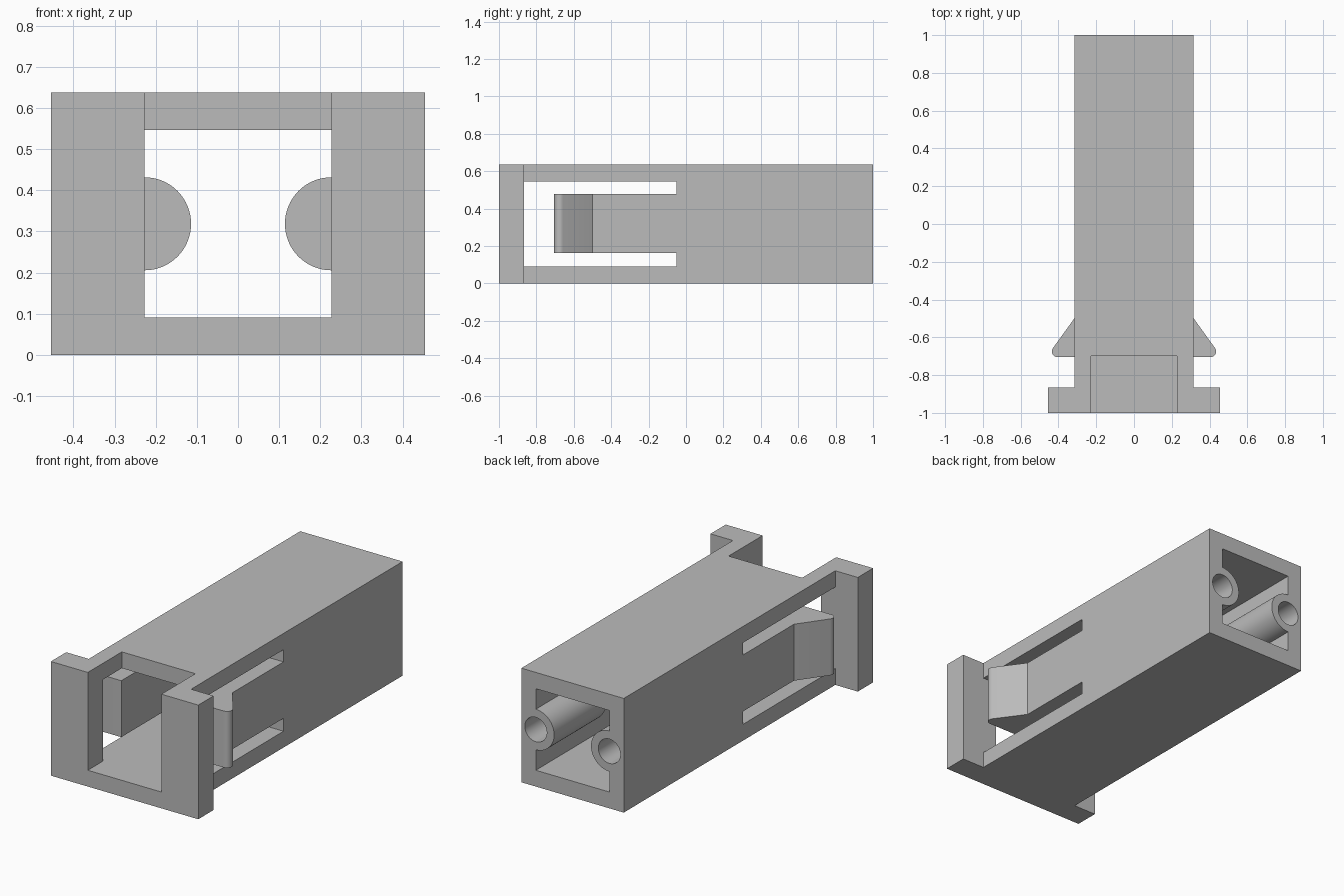
import bpy
import bmesh
from math import sin, cos, pi, radians
from mathutils import Vector

if "Cube" in bpy.data.objects:
    bpy.data.objects.remove(bpy.data.objects["Cube"])

LENGTH, HEIGHT, WALL = 1.0, 0.637, 0.091
OUT_X, IN_X, FLANGE_X = 0.316, 0.227, 0.455
MID_Z = HEIGHT / 2

grey = bpy.data.materials.new("plain grey")
grey.use_nodes = True
color = (0.5, 0.5, 0.5, 1)
grey.diffuse_color = color
grey.node_tree.nodes["Principled BSDF"].inputs["Base Color"].default_value = color


def prism(name, outline, direction):
    """Extrude a closed outline of 3D points along a direction."""
    bm = bmesh.new()
    face = bm.faces.new([bm.verts.new(p) for p in outline])
    new = bmesh.ops.extrude_face_region(bm, geom=[face])["geom"]
    bmesh.ops.translate(bm, vec=Vector(direction),
                        verts=[v for v in new if isinstance(v, bmesh.types.BMVert)])
    bmesh.ops.recalc_face_normals(bm, faces=bm.faces)
    mesh = bpy.data.meshes.new(name)
    bm.to_mesh(mesh)
    bm.free()
    obj = bpy.data.objects.new(name, mesh)
    bpy.context.collection.objects.link(obj)
    mesh.materials.append(grey)
    return obj


def box(name, x, y, z):
    outline = [(x[0], y[0], z[0]), (x[1], y[0], z[0]),
               (x[1], y[1], z[0]), (x[0], y[1], z[0])]
    return prism(name, outline, (0, 0, z[1] - z[0]))


def arc(cx, y, radius, start, end, steps):
    return [(cx + radius * cos(start + (end - start) * i / steps), y,
             MID_Z + radius * sin(start + (end - start) * i / steps))
            for i in range(steps + 1)]


def activate(obj):
    bpy.ops.object.select_all(action='DESELECT')
    obj.select_set(True)
    bpy.context.view_layer.objects.active = obj


def cut(obj, cutter):
    activate(obj)
    mod = obj.modifiers.new("cut", 'BOOLEAN')
    mod.operation, mod.solver, mod.object = 'DIFFERENCE', 'EXACT', cutter
    bpy.ops.object.modifier_apply(modifier=mod.name)


# Housing with front flange, extruded from its plan outline
half = [(FLANGE_X, -LENGTH), (FLANGE_X, -0.865), (OUT_X, -0.865), (OUT_X, LENGTH)]
plan = half + [(-x, y) for x, y in reversed(half)]
housing = prism("housing", [(x, y, 0) for x, y in plan], (0, 0, HEIGHT))

# Through cavity, top notch and side windows
inner_z = (WALL, HEIGHT - WALL)
cutters = [
    box("cavity_cutter", (-IN_X, IN_X), (-1.2, 1.2), inner_z),
    box("notch_cutter", (-IN_X, IN_X), (-1.2, -0.7), (MID_Z, 0.8)),
    box("window_cutter", (-0.6, 0.6), (-0.865, -0.05), inner_z),
]
for c in cutters:
    cut(housing, c)

for side, label in ((1, "left"), (-1, "right")):
    # Screw post against the inner wall, with a blind bore from the back
    start = pi / 2 if side > 0 else -pi / 2
    post = prism(label + "_screw_post",
                 arc(side * IN_X, 0.545, 0.113, start, start + pi, 32),
                 (0, LENGTH - 0.545, 0))
    bore = prism("bore_cutter", arc(side * IN_X, 0.59, 0.068, 0, 2 * pi, 40)[:-1],
                 (0, 0.6, 0))
    cut(housing, bore)
    cut(post, bore)
    cutters.append(bore)

    # Spring clip arm with a rounded wedge hook
    tip = [(0.405 + 0.03 * cos(a), -0.675 + 0.03 * sin(a))
           for a in [radians(-90 + 125 * i / 8) for i in range(9)]]
    profile = ([(IN_X, -0.05), (IN_X, -0.705)] + tip
               + [(OUT_X, -0.5), (OUT_X, -0.05)])
    clip = prism(label + "_clip", [(side * x, y, 0.163) for x, y in profile],
                 (0, 0, HEIGHT - 2 * 0.163 + 0.004))
    for obj in (post, clip):
        activate(obj)
        bpy.ops.object.shade_smooth_by_angle(angle=radians(25))

activate(housing)
bpy.ops.object.shade_smooth_by_angle(angle=radians(25))

for c in cutters:
    bpy.data.objects.remove(c)
